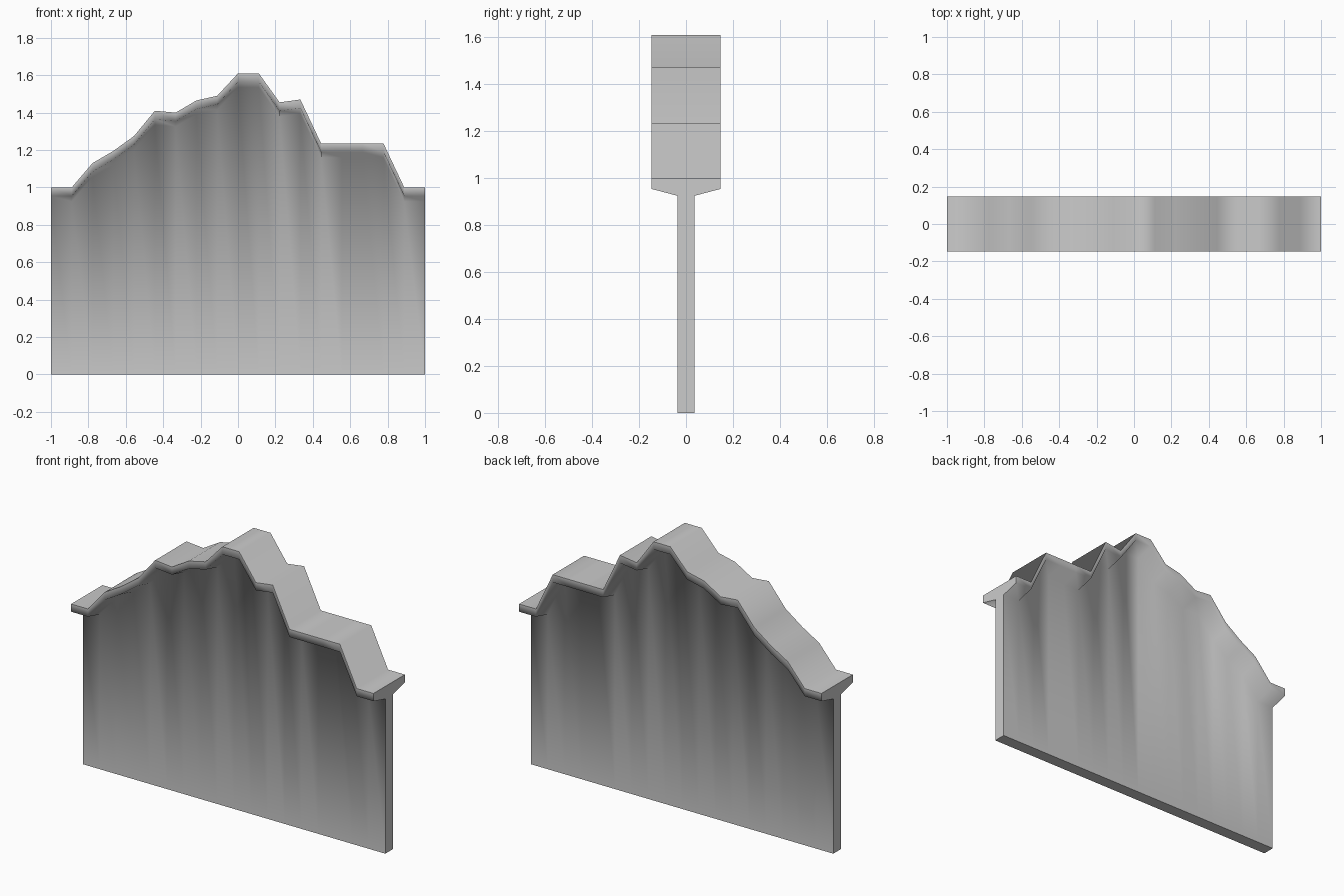
import bpy, bmesh, math

if "Cube" in bpy.data.objects:
    bpy.data.objects.remove(bpy.data.objects["Cube"])

# Height of the broken wall top at evenly spaced stations along x
heights = [1.0, 1.0, 1.13, 1.195, 1.275, 1.41, 1.40, 1.465, 1.49, 1.61,
           1.61, 1.455, 1.47, 1.235, 1.235, 1.235, 1.235, 1.0, 1.0]
CAP, WALL = 0.148, 0.037      # half thicknesses
LIP, NECK = 0.046, 0.075      # drops below the top


def section(bm, x, top):
    """T-shaped cross-section ring: wall with a tapered coping on top."""
    half = [(WALL, 0), (WALL, top - NECK), (CAP, top - LIP), (CAP, top)]
    pts = half + [(-y, z) for y, z in reversed(half)]
    return [bm.verts.new((x, y, z)) for y, z in pts]


# Wall and coping lofted through all the sections
bm = bmesh.new()
steps = len(heights) - 1
rings = [section(bm, -1 + 2 * i / steps, h) for i, h in enumerate(heights)]
for a, b in zip(rings, rings[1:]):
    for i in range(8):
        j = (i + 1) % 8
        bm.faces.new((a[i], a[j], b[j], b[i]))

# End caps, split into stem, taper and coping
for r in (rings[0], rings[-1]):
    for i in range(3):
        bm.faces.new((r[i], r[i + 1], r[6 - i], r[7 - i]))
bmesh.ops.recalc_face_normals(bm, faces=bm.faces)

mesh = bpy.data.meshes.new("stepped_wall")
bm.to_mesh(mesh)
bm.free()
wall = bpy.data.objects.new("stepped_wall", mesh)
bpy.context.collection.objects.link(wall)

# Smooth sides, crisp top, bottom and end edges
bpy.context.view_layer.objects.active = wall
wall.select_set(True)
bpy.ops.object.shade_smooth_by_angle(angle=math.radians(80))
